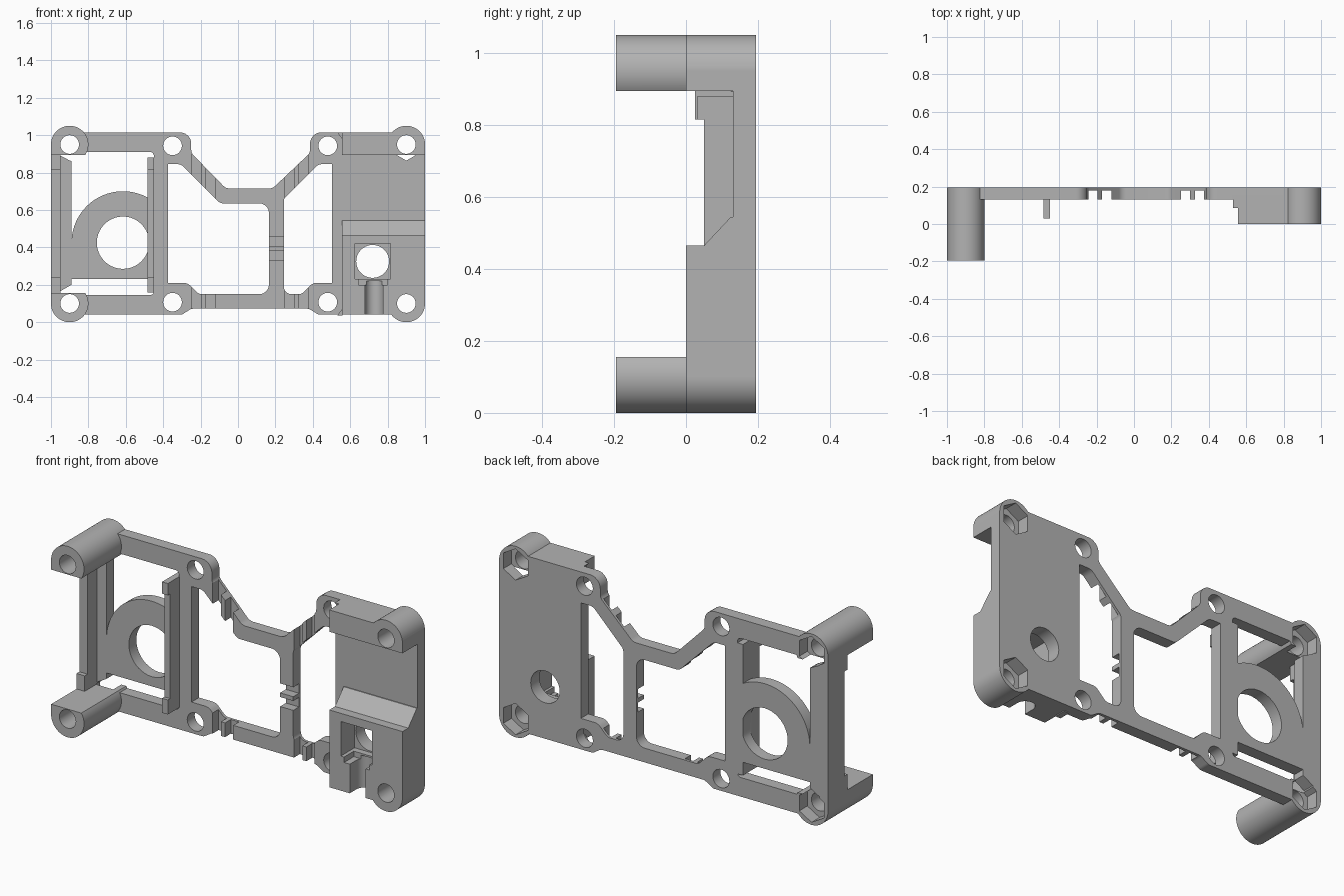
import bpy, bmesh, math
from mathutils import Vector

cube = bpy.data.objects.get("Cube")
if cube:
    bpy.data.objects.remove(cube, do_unlink=True)

grey = bpy.data.materials.new("matte_grey")
grey.use_nodes = True
grey.diffuse_color = (0.45, 0.45, 0.45, 1)
grey.node_tree.nodes["Principled BSDF"].inputs["Base Color"].default_value = (0.45, 0.45, 0.45, 1)

BACK, FACE = 0.195, 0.13      # plate back and front in y
MID = 0.525                   # mirror height of the corner layout


def rounded(points):
    """Fillet every (a, b, radius) corner of a 2D outline."""
    out = []
    for i, p in enumerate(points):
        c = Vector(p[:2])
        if len(p) < 3:
            out.append(c)
            continue
        u = (Vector(points[i - 1][:2]) - c).normalized()
        v = (Vector(points[(i + 1) % len(points)][:2]) - c).normalized()
        half = u.angle(v) / 2
        t = p[2] / math.tan(half)
        mid = c + (u + v).normalized() * p[2] / math.sin(half)
        a, b = c + u * t - mid, c + v * t - mid
        for k in range(7):
            d = a.lerp(b, k / 6).normalized() * p[2]
            out.append(mid + d)
    return out


def arc(x, z, r, start=0, end=360, steps=40):
    n = steps + 1 if end - start < 360 else steps
    angles = [math.radians(start + (end - start) * k / steps) for k in range(n)]
    return [(x + r * math.cos(a), z + r * math.sin(a)) for a in angles]


def rect(x0, x1, z0, z1):
    return [(x0, z0), (x1, z0), (x1, z1), (x0, z1)]


def prism(name, points, lo, hi, axis="y"):
    """Extrude an outline: (x, z) along y, (y, z) along x, or (x, y) along z."""
    place = {"y": lambda a, b, t: (a, t, b), "x": lambda a, b, t: (t, a, b),
             "z": lambda a, b, t: (a, b, t)}[axis]
    bm = bmesh.new()
    pts = rounded(points)
    face = bm.faces.new([bm.verts.new(place(p[0], p[1], lo)) for p in pts])
    ext = bmesh.ops.extrude_face_region(bm, geom=[face])
    shift = Vector(place(0, 0, hi - lo))
    bmesh.ops.translate(bm, vec=shift, verts=[g for g in ext["geom"] if isinstance(g, bmesh.types.BMVert)])
    bmesh.ops.recalc_face_normals(bm, faces=bm.faces)
    mesh = bpy.data.meshes.new(name)
    bm.to_mesh(mesh)
    bm.free()
    mesh.materials.append(grey)
    ob = bpy.data.objects.new(name, mesh)
    bpy.context.collection.objects.link(ob)
    return ob


def combine(tool, operation):
    mod = frame.modifiers.new(tool.name, "BOOLEAN")
    mod.operation, mod.solver, mod.object = operation, "EXACT", tool
    bpy.context.view_layer.objects.active = frame
    bpy.ops.object.modifier_apply(modifier=mod.name)
    bpy.data.objects.remove(tool, do_unlink=True)


def add(*args):
    combine(prism(*args), "UNION")


def cut(*args):
    combine(prism(*args), "DIFFERENCE")


# Back plate outline
frame = prism("bracket_frame", [
    (-.9, .04), (-.3, .04, .04), (-.25, .072, .04), (.38, .072, .04), (.43, .04, .04),
    (1, .04, .06), (1, 1.015, .06), (.385, 1.015, .06), (.385, .905, .04), (.185, .715, .05),
    (-.065, .715, .05), (-.25, .905, .04), (-.25, 1.015, .06), (-.9, 1.015)], FACE, BACK)

# Three windows
cut("left_window", [(-.99, .145), (-.45, .145, .02), (-.45, .91, .02), (-.99, .91)], 0, .3)
cut("centre_window", [
    (-.374, .845), (-.305, .845, .05), (-.095, .635, .04), (.165, .635, .05), (.165, .15, .05),
    (-.21, .15, .04), (-.27, .21, .05), (-.374, .21)], 0, .3)
cut("right_window", [
    (.245, .15, .04), (.34, .15, .04), (.4, .21, .05), (.503, .21), (.503, .845),
    (.43, .845, .05), (.245, .66, .03)], 0, .3)

# Ring seat inside the left window
add("ring_seat", [(-.89, .232), (-.46, .232)] + arc(-.615, .425, .275, 56, 180), FACE, BACK)
cut("ring_hole", arc(-.615, .425, .14), 0, .3)

# Left rail with its inner ledge, and the rib facing it; both have raised ends
add("rail_ledge", [(-.96, .16), (-.89, .2), (-.89, .86), (-.96, .895)], FACE, BACK)
add("rail", rect(-1, -.95, .12, .93), .05, BACK)
add("rib", rect(-.483, -.448, .16, .88), .05, BACK)
for low, high in ((.155, .24), (.815, .895)):
    add("rail_end", rect(-1, -.95, low, high), .025, .1)
    add("rib_end", rect(-.483, -.448, max(low, .16), min(high, .88)), .03, .1)

# Thick clamp block, its sloped top, and the upper right block
add("clamp_block", [(.555, .04), (1, .04, .06), (1, .465), (.555, .465)], 0, .15)
add("clamp_slope", [(.05, .44), (.15, .44), (.15, .545), (.125, .545), (.05, .465)], .555, 1, "x")
add("upper_block", [(.555, .895), (1, .895), (1, 1.015, .06), (.555, 1.015)], 0, .15)
for side in (1, -1):
    edge = MID + side * .49
    add("block_corner", [(.53, edge), (.56, edge), (.56, edge - side * .04)], .085, .15)

# Corner posts: round outside, flat on the side facing the middle
for x in (-1, 1):
    for side in (1, -1):
        shape = [(-1, .895)] + arc(-.9, .95, .1, -33.4, 180)
        shape = [(-x * a, MID + side * (b - MID)) for a, b in shape]
        add("corner_post", shape, -BACK if x < 0 else 0, BACK)

# Screw holes with hexagonal nut recesses at the corners
for side in (1, -1):
    for x in (-.9, -.35, .48, .9):
        z = MID + side * (.425 if abs(x) > .8 else .418)
        cut("screw_hole", arc(x, z, .05, 0, 360, 32), -.3, .3)
        if abs(x) > .8:
            cut("nut_recess", arc(x, z, .086, 30, 390, 6), .125, .3)

# Tie notches in the slim bars
for x in (-.245, -.17, .25, .325):
    cut("tie_notch", rect(x, x + .05, .05, .9), .1, .18)
for z in (.33, .405):
    cut("bar_notch", rect(.15, .26, z, z + .052), .1, .18)

# Clamp pocket, through hole and cable channel
cut("pocket", rect(.625, .815, .23, .42), -.1, .12)
cut("pocket_hole", arc(.72, .325, .088), -.1, .3)
cut("pocket_lip", rect(.645, .8, .2, .24), -.1, .085)
cut("channel", rect(.68, .776, -.1, .22), -.1, .06)
cut("channel_floor", arc(.728, .06, .048, 0, 360, 32), -.1, .22, "z")

# Smooth round walls, crisp edges
bpy.ops.object.select_all(action="DESELECT")
frame.select_set(True)
bpy.context.view_layer.objects.active = frame
bpy.ops.object.shade_smooth_by_angle(angle=math.radians(30))
